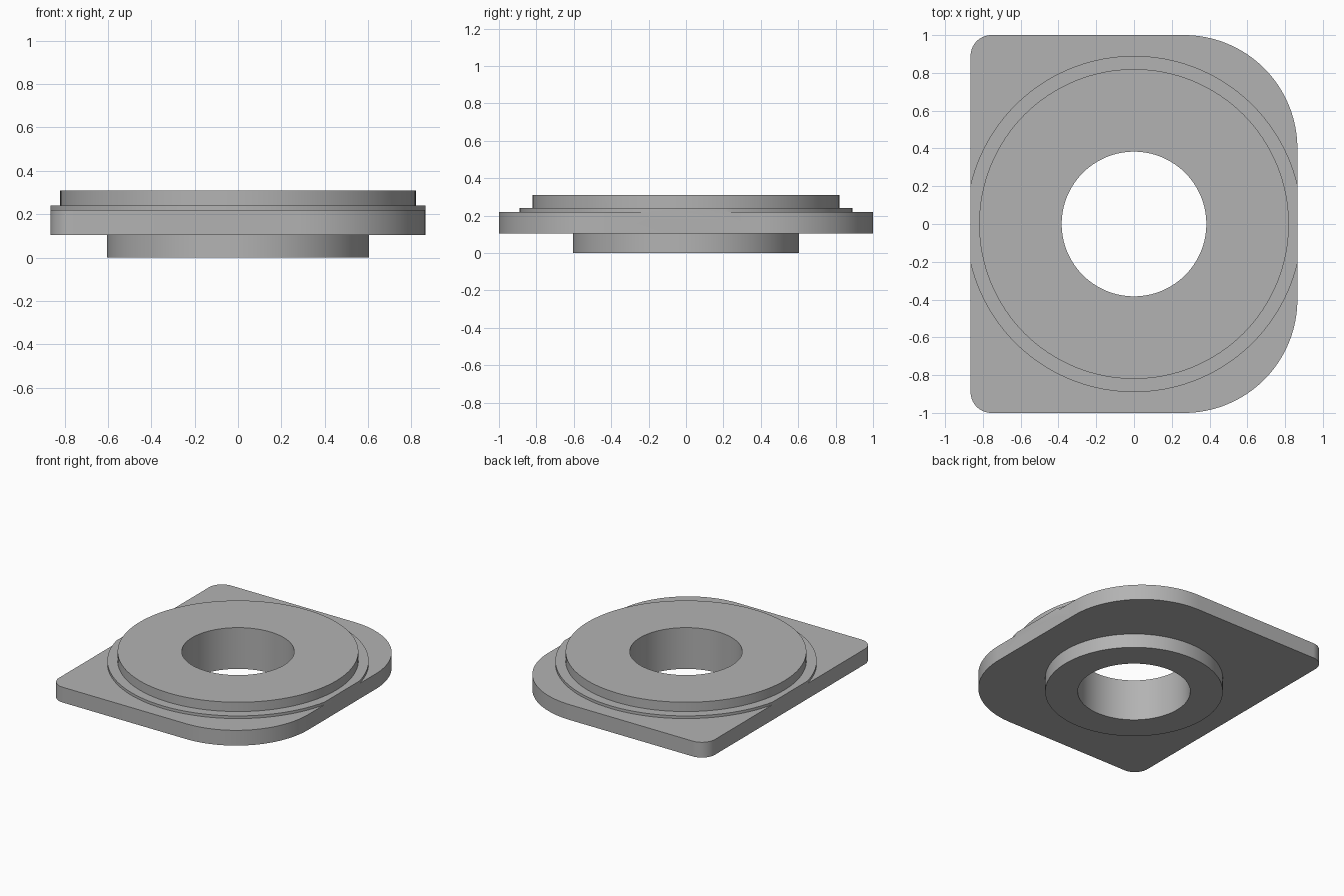
import bpy, bmesh
from math import pi, cos, sin, acos, radians

if "Cube" in bpy.data.objects:
    bpy.data.objects.remove(bpy.data.objects["Cube"], do_unlink=True)

HALF_X, HALF_Y = 0.865, 1.0

grey = bpy.data.materials.new("plain grey")
grey.use_nodes = True
grey.diffuse_color = (0.45, 0.45, 0.45, 1)
grey.node_tree.nodes["Principled BSDF"].inputs["Base Color"].default_value = grey.diffuse_color


def arc(cx, cy, r, start, end, steps):
    return [(cx + r * cos(start + (end - start) * i / steps),
             cy + r * sin(start + (end - start) * i / steps)) for i in range(steps + 1)]


def circle(r, steps=128):
    return arc(0, 0, r, 0, 2 * pi, steps)[:-1]


def prism(name, outline, z0, z1):
    """Extrude a flat outline from z0 to z1."""
    bm = bmesh.new()
    face = bm.faces.new([bm.verts.new((x, y, z0)) for x, y in outline])
    top = bmesh.ops.extrude_face_region(bm, geom=[face])["geom"]
    bmesh.ops.translate(bm, vec=(0, 0, z1 - z0),
                        verts=[v for v in top if isinstance(v, bmesh.types.BMVert)])
    bmesh.ops.recalc_face_normals(bm, faces=bm.faces)
    mesh = bpy.data.meshes.new(name)
    bm.to_mesh(mesh)
    bm.free()
    mesh.materials.append(grey)
    obj = bpy.data.objects.new(name, mesh)
    bpy.context.collection.objects.link(obj)
    return obj


def combine(base, tool, operation):
    """Apply a boolean and discard the tool."""
    mod = base.modifiers.new(operation, "BOOLEAN")
    mod.object, mod.operation, mod.solver = tool, operation, "EXACT"
    bpy.context.view_layer.update()
    graph = bpy.context.evaluated_depsgraph_get()
    mesh = bpy.data.meshes.new_from_object(base.evaluated_get(graph))
    base.modifiers.clear()
    base.data = mesh
    bpy.data.objects.remove(tool, do_unlink=True)


# Mounting plate: large corner radii on +x, small ones on -x
outline = []
for i, (sx, sy, r) in enumerate([(1, 1, 0.6), (-1, 1, 0.11), (-1, -1, 0.11), (1, -1, 0.6)]):
    outline += arc(sx * (HALF_X - r), sy * (HALF_Y - r), r, i * pi / 2, (i + 1) * pi / 2, 32)
flange = prism("flange_plate", outline, 0.105, 0.22)

# Thin step, trimmed flush with the plate sides
trim = acos(HALF_X / 0.89)
step_outline = arc(0, 0, 0.89, trim, pi - trim, 60) + arc(0, 0, 0.89, pi + trim, 2 * pi - trim, 60)
combine(flange, prism("step", step_outline, 0.18, 0.24), "UNION")

# Raised top disc, lower boss and through bore
combine(flange, prism("raised_disc", circle(0.82), 0.2, 0.31), "UNION")
combine(flange, prism("lower_boss", circle(0.605), 0, 0.15), "UNION")
combine(flange, prism("bore", circle(0.383), -0.1, 0.5), "DIFFERENCE")

bpy.context.view_layer.objects.active = flange
flange.select_set(True)
bpy.ops.object.shade_smooth_by_angle(angle=radians(30))
